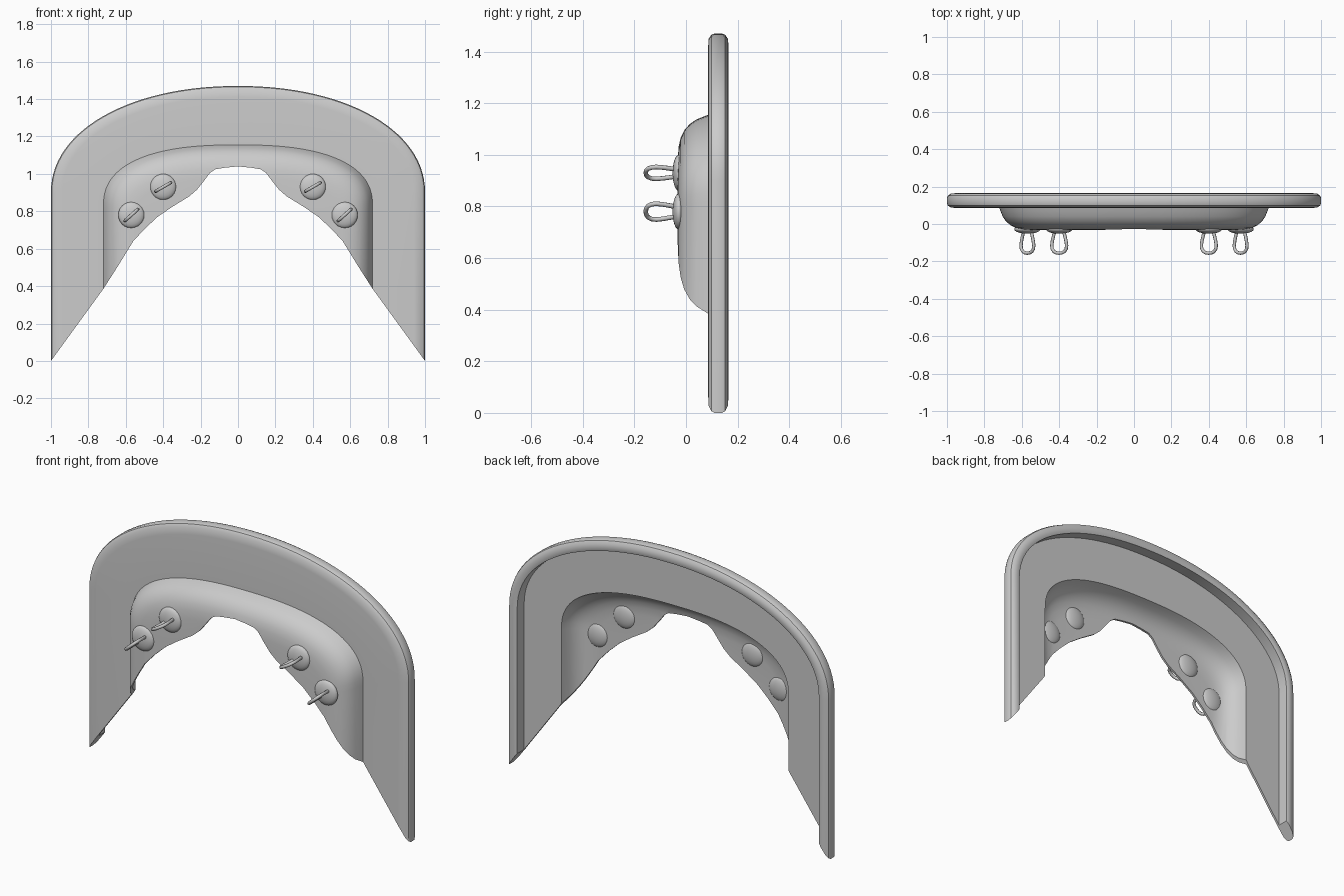
import bpy, bmesh, math
from mathutils import Vector

if "Cube" in bpy.data.objects:
    bpy.data.objects.remove(bpy.data.objects["Cube"])


def add_object(name, bm):
    mesh = bpy.data.meshes.new(name)
    bmesh.ops.recalc_face_normals(bm, faces=bm.faces)
    bm.to_mesh(mesh)
    bm.free()
    ob = bpy.data.objects.new(name, mesh)
    bpy.context.collection.objects.link(ob)
    return ob


def smooth(ob, angle):
    bpy.ops.object.select_all(action='DESELECT')
    ob.select_set(True)
    bpy.context.view_layer.objects.active = ob
    bpy.ops.object.shade_smooth_by_angle(angle=math.radians(angle))


def arch(w, top, zc, n, y, seg=56):
    """Arch outline: straight legs and a superelliptic top."""
    pts = [(-w, y, -0.2)]
    for i in range(seg + 1):
        a = math.pi * (1 - i / seg)
        c, s = math.cos(a), max(math.sin(a), 0.0)
        x = math.copysign(abs(c) ** (2 / n), c) * w
        pts.append((x, y, zc + (top - zc) * s ** (2 / n)))
    return pts + [(w, y, -0.2)]


def outer(d, y):
    return arch(1 - d, 1.47 - d, 0.9, 2.1, y)


def dome(d, y):
    return arch(0.72 - d, 1.155 - d, 0.82 - 0.3 * d, 2.5, y)


# Cross-section as (inset, y): rolled rim, then the bulging centre, front and back
rim = [(.06, .098), (.06, .16), (.045, .165), (.02, .162), (.005, .152), (0, .14),
       (0, .11), (.005, .098), (.02, .088), (.06, .085)]
bulge = [(0, .085), (.006, .07), (.018, .04), (.035, .015), (.06, -.007),
         (.09, -.021), (.125, -.029), (.17, -.032)]
T = 0.012
rings = [outer(*p) for p in rim] + [dome(*p) for p in bulge]
rings.append(arch(0.1, 0.8, 0.7, 2.2, -.033))
rings.append(arch(0.1, 0.8, 0.7, 2.2, -.033 + T))
rings += [dome(d + T * (1 - d / .17), y + T) for d, y in reversed(bulge[1:])]
rings.append(dome(T, .098))

bm = bmesh.new()
grid = [[bm.verts.new(p) for p in r] for r in rings]
n = len(grid)
for k in range(n):
    a, b = grid[k], grid[(k + 1) % n]
    for i in range(len(a) - 1):
        bm.faces.new((a[i], a[i + 1], b[i + 1], b[i]))
bm.faces.new([r[0] for r in grid])
bm.faces.new([r[-1] for r in grid])
shell = add_object("arched_shell", bm)

# Cutter that trims the lower opening
half = [(1.1, -.3), (1.1, -.1375), (.72, .385), (.64, .51), (.56, .64), (.5, .705),
        (.43, .77), (.35, .825), (.26, .88), (.22, .915), (.18, .965),
        (.15, 1.005), (.12, 1.025), (.07, 1.033), (0, 1.04)]
outline = half + [(-x, z) for x, z in reversed(half[:-1])]
bm = bmesh.new()
face = bm.faces.new([bm.verts.new((x, -.3, z)) for x, z in outline])
ext = bmesh.ops.extrude_face_region(bm, geom=[face])
bmesh.ops.translate(bm, vec=(0, .7, 0),
                    verts=[v for v in ext['geom'] if isinstance(v, bmesh.types.BMVert)])
cutter = add_object("opening_cutter", bm)
cutter.hide_render = True

mod = shell.modifiers.new("opening", 'BOOLEAN')
mod.operation, mod.solver, mod.object = 'DIFFERENCE', 'EXACT', cutter
bpy.context.view_layer.objects.active = shell
bpy.ops.object.modifier_apply(modifier=mod.name)
bpy.data.objects.remove(cutter)
smooth(shell, 30)


def wire_loop(name, x, z, tilt):
    """Upright wire loop, narrow at its base and rounded at the tip."""
    side = [(.026, -.035), (.034, -.06), (.042, -.09), (.046, -.115),
            (.043, -.133), (.033, -.147), (.018, -.154)]
    path = side + [(0, -.156)] + [(-u, y) for u, y in reversed(side)]
    cu = bpy.data.curves.new(name, 'CURVE')
    cu.dimensions = '3D'
    cu.bevel_depth, cu.bevel_resolution, cu.use_fill_caps = .009, 2, True
    sp = cu.splines.new('POLY')
    sp.points.add(len(path) - 1)
    for p, (u, y) in zip(sp.points, path):
        p.co = (x + u * math.cos(tilt), y, z + u * math.sin(tilt), 1)
    ob = bpy.data.objects.new(name, cu)
    bpy.context.collection.objects.link(ob)


# Four round buttons, each carrying a loop
for side, sx in (("left", -1), ("right", 1)):
    for row, x, z, tilt in (("upper", .4, .93, 30), ("lower", .57, .78, 42)):
        bm = bmesh.new()
        bmesh.ops.create_uvsphere(bm, u_segments=24, v_segments=12, radius=1)
        for v in bm.verts:
            v.co = Vector((sx * x + .07 * v.co.x, -.028 + .024 * v.co.z, z + .07 * v.co.y))
        smooth(add_object(f"{side}_{row}_button", bm), 60)
        wire_loop(f"{side}_{row}_loop", sx * x, z, math.radians(tilt))
